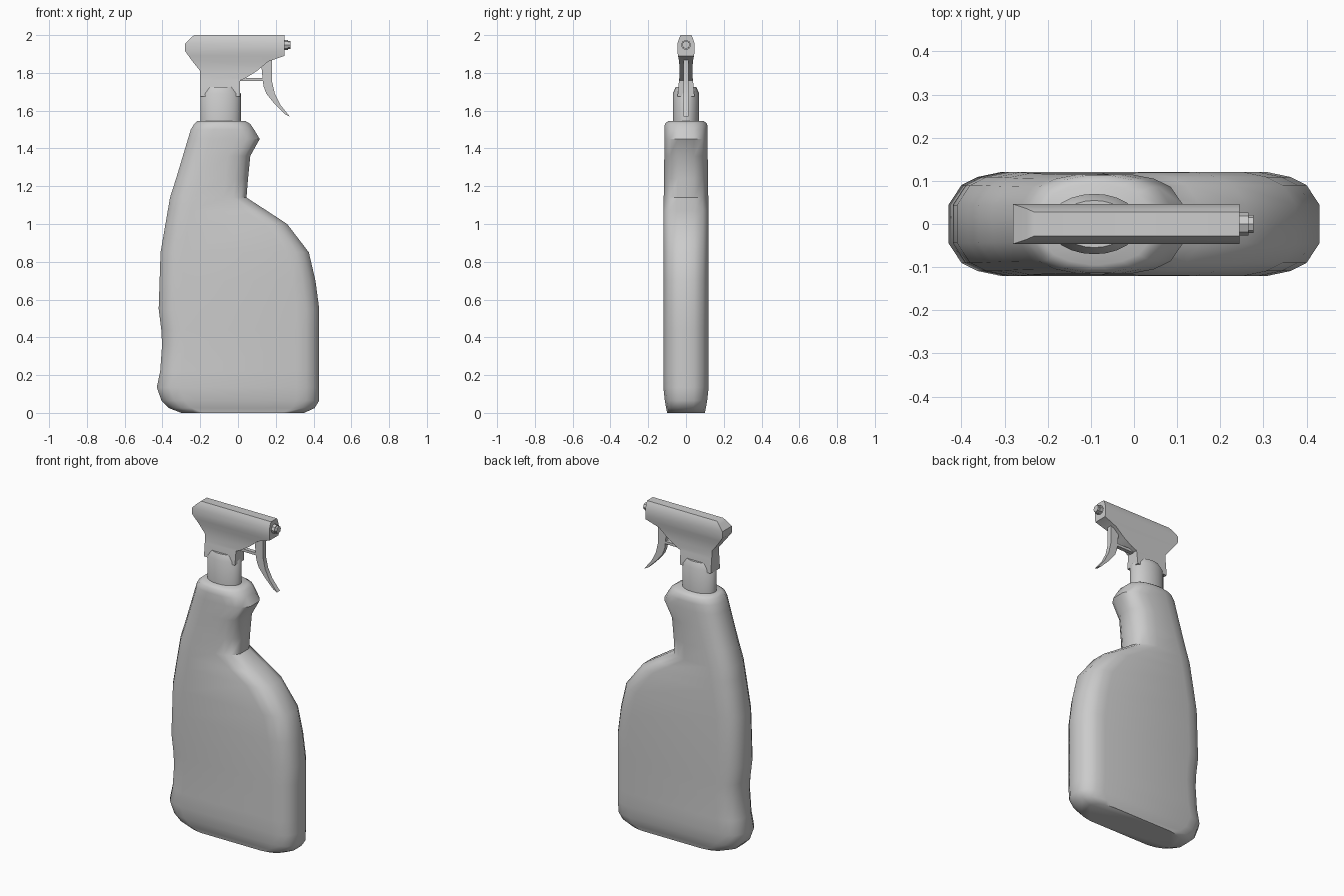
import bpy, bmesh, math
from mathutils import Matrix

if "Cube" in bpy.data.objects:
    bpy.data.objects.remove(bpy.data.objects["Cube"])


def finish(bm, name, angle=45):
    bmesh.ops.recalc_face_normals(bm, faces=bm.faces)
    me = bpy.data.meshes.new(name)
    bm.to_mesh(me)
    bm.free()
    ob = bpy.data.objects.new(name, me)
    bpy.context.collection.objects.link(ob)
    bpy.ops.object.select_all(action='DESELECT')
    ob.select_set(True)
    bpy.context.view_layer.objects.active = ob
    bpy.ops.object.shade_smooth_by_angle(angle=math.radians(angle))
    return ob


def skin(bm, rings):
    loops = [[bm.verts.new(p) for p in r] for r in rings]
    n = len(loops[0])
    for a, b in zip(loops, loops[1:]):
        for i in range(n):
            j = (i + 1) % n
            bm.faces.new((a[i], a[j], b[j], b[i]))
    bm.faces.new(loops[0][::-1])
    bm.faces.new(loops[-1])


def rounded_ring(z, x0, x1, h, corner):
    # corner: (inset along x, fraction of half depth) from the end to the side
    right = [(x1 - i, h * f) for i, f in corner]
    left = [(x0 + i, h * f) for i, f in corner[::-1]]
    upper = right + left
    return [(x, y, z) for x, y in upper] + [(x, -y, z) for x, y in upper[::-1]]


def extrude_profile(name, pts, half):
    bm = bmesh.new()
    skin(bm, [[(x, y, z) for x, z in pts] for y in (-half, half)])
    return finish(bm, name, 30)


def cylinder(bm, r, depth, x, z, segs):
    m = Matrix.Translation((x, 0, z)) @ Matrix.Rotation(math.pi / 2, 4, 'Y')
    bmesh.ops.create_cone(bm, cap_ends=True, segments=segs, radius1=r, radius2=r,
                          depth=depth, matrix=m)


# Bottle body: stacked rounded sections (z, left, right, half depth)
body = [(0, -0.30, 0.35, 0.10), (0.025, -0.365, 0.405, 0.105), (0.065, -0.405, 0.43, 0.112),
        (0.135, -0.43, 0.43, 0.12), (0.22, -0.412, 0.43, 0.12), (0.36, -0.402, 0.43, 0.12),
        (0.44, -0.406, 0.43, 0.12), (0.55, -0.42, 0.43, 0.12), (0.70, -0.415, 0.41, 0.12),
        (0.85, -0.41, 0.375, 0.12), (1.0, -0.384, 0.26, 0.12), (1.07, -0.372, 0.153, 0.119),
        (1.14, -0.36, 0.045, 0.118), (1.24, -0.328, 0.053, 0.116), (1.36, -0.292, 0.065, 0.115),
        (1.45, -0.265, 0.115, 0.115), (1.50, -0.25, 0.085, 0.115), (1.53, -0.232, 0.065, 0.112),
        (1.545, -0.215, 0.04, 0.095)]
corner = [(0, 0.37), (0.03, 0.75), (0.068, 0.91), (0.12, 1.0)]
bm = bmesh.new()
skin(bm, [rounded_ring(*s, corner) for s in body])
finish(bm, "bottle_body", 50)

# Oval collar with a bevelled top
bm = bmesh.new()
rings = []
for z, s in ((1.53, 1), (1.69, 1), (1.725, 0.78)):
    rings.append([(-0.092 + 0.107 * s * math.cos(a), 0.07 * s * math.sin(a), z)
                  for a in (i * math.tau / 24 for i in range(24))])
skin(bm, rings)
finish(bm, "collar", 35)

# Sprayer head
head = [(1.675, -0.2, 0.01, 0.045), (1.76, -0.2, 0.012, 0.037), (1.775, -0.2, 0.045, 0.035),
        (1.81, -0.2, 0.10, 0.035), (1.86, -0.24, 0.16, 0.036), (1.89, -0.262, 0.245, 0.042),
        (1.915, -0.28, 0.245, 0.046), (1.955, -0.28, 0.245, 0.046),
        (1.985, -0.25, 0.245, 0.036), (2.0, -0.232, 0.245, 0.028)]
bm = bmesh.new()
skin(bm, [rounded_ring(*s, [(0, 1.0)]) for s in head])
finish(bm, "sprayer_head", 40)

# Nozzle
bm = bmesh.new()
cylinder(bm, 0.027, 0.03, 0.25, 1.948, 8)
cylinder(bm, 0.021, 0.03, 0.262, 1.948, 8)
finish(bm, "nozzle", 30)

# Trigger lever and push rod
extrude_profile("trigger", [(0.122, 1.87), (0.18, 1.88), (0.18, 1.755), (0.195, 1.69),
                            (0.225, 1.63), (0.275, 1.568), (0.25, 1.58), (0.19, 1.64),
                            (0.15, 1.69), (0.135, 1.73), (0.127, 1.80)], 0.014)
extrude_profile("push_rod", [(0.0, 1.757), (0.14, 1.757), (0.14, 1.773), (0.0, 1.773)], 0.012)
